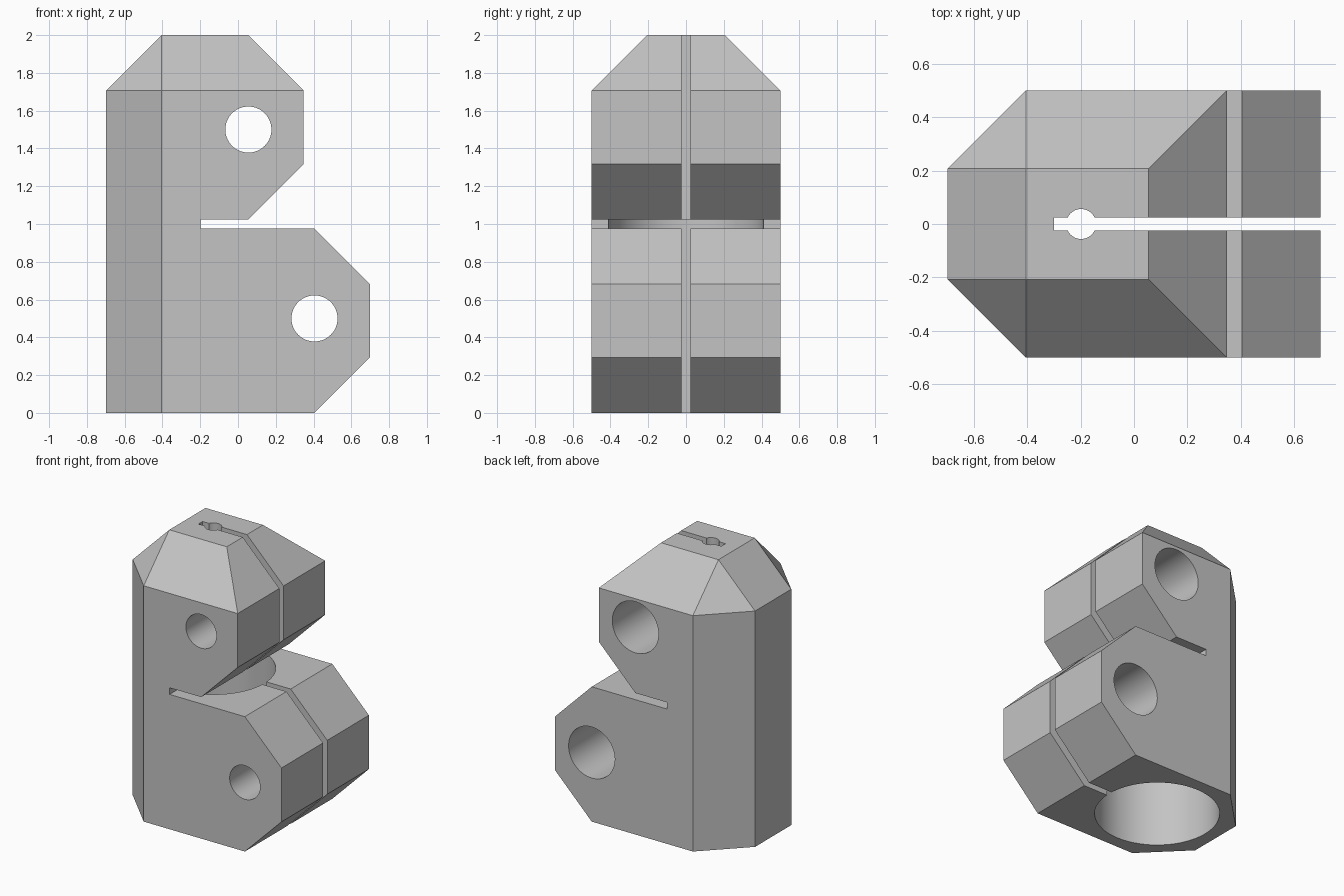
import bpy, bmesh, math
from mathutils import Vector

default = bpy.data.objects.get("Cube")
if default:
    bpy.data.objects.remove(default, do_unlink=True)

W, H, B = 0.698, 2.0, 0.293         # half length, height, chamfer
D = 0.5                             # half depth
AXIS = -0.198                       # x of the vertical bores
UP = 0.348                          # front of the upper jaw
GAP = 0.024                         # half width of the saw cuts

grey = bpy.data.materials.new("plain_grey")
grey.use_nodes = True
colour = (0.55, 0.55, 0.55, 1)
grey.diffuse_color = colour
grey.node_tree.nodes["Principled BSDF"].inputs["Base Color"].default_value = colour


def make_object(name, bm):
    bmesh.ops.recalc_face_normals(bm, faces=bm.faces)
    mesh = bpy.data.meshes.new(name)
    bm.to_mesh(mesh)
    bm.free()
    mesh.materials.append(grey)
    obj = bpy.data.objects.new(name, mesh)
    bpy.context.collection.objects.link(obj)
    return obj


def slice_off(bm, point, normal):
    """Remove everything beyond a plane and close the cut."""
    cut = bmesh.ops.bisect_plane(bm, geom=bm.verts[:] + bm.edges[:] + bm.faces[:],
                                 dist=1e-5, plane_co=point,
                                 plane_no=Vector(normal).normalized(), clear_outer=True)
    edges = [e for e in bm.edges if e.is_boundary]
    if edges:
        bmesh.ops.holes_fill(bm, edges=edges, sides=0)


def cylinder(name, start, end, radius):
    a, b = Vector(start), Vector(end)
    bm = bmesh.new()
    bmesh.ops.create_cone(bm, cap_ends=True, segments=64, radius1=radius,
                          radius2=radius, depth=(b - a).length)
    bm.transform((b - a).to_track_quat('Z', 'Y').to_matrix().to_4x4())
    bmesh.ops.translate(bm, vec=(a + b) / 2, verts=bm.verts)
    return make_object(name, bm)


def box(name, low, high):
    low, high = Vector(low), Vector(high)
    bm = bmesh.new()
    bmesh.ops.create_cube(bm, size=1)
    bmesh.ops.scale(bm, vec=high - low, verts=bm.verts)
    bmesh.ops.translate(bm, vec=(low + high) / 2, verts=bm.verts)
    return make_object(name, bm)


# Side profile with two jaws and the horizontal saw cut between them
mid = H / 2
profile = [(-W, 0), (W - B, 0), (W, B), (W, mid - GAP - B), (W - B, mid - GAP),
           (AXIS, mid - GAP), (AXIS, mid + GAP), (UP - B, mid + GAP),
           (UP, mid + GAP + B), (UP, H - B), (UP - B, H), (B - W, H), (-W, H - B)]
bm = bmesh.new()
face = bm.faces.new([bm.verts.new((x, -D, z)) for x, z in profile])
side = bmesh.ops.extrude_face_region(bm, geom=[face])
bmesh.ops.translate(bm, vec=(0, 2 * D, 0),
                    verts=[v for v in side["geom"] if isinstance(v, bmesh.types.BMVert)])
bmesh.ops.recalc_face_normals(bm, faces=bm.faces)

# Chamfers on the back edges, the top edges and the corners where they meet
for s in (-1, 1):
    corner = (-W, s * (D - B), H - B)
    slice_off(bm, corner, (-1, s, 0))
    slice_off(bm, (0, s * D, H - B), (0, s, 1))
    slice_off(bm, corner, (-1, s, 1))
body = make_object("clamp_body", bm)

# Large bore, pilot hole, saw cut and stepped bolt holes
cutters = [
    cylinder("tube_bore", (AXIS, 0, -0.2), (AXIS, 0, mid + GAP - 0.0005), 0.41),
    cylinder("pilot_bore", (AXIS, 0, mid - 0.1), (AXIS, 0, H + 0.2), 0.056),
    box("clamp_slit", (-0.3, -GAP, -0.2), (1, GAP, H + 0.2)),
]
for label, x, z in (("upper", UP - B, 1.5), ("lower", W - B, 0.5)):
    cutters.append(cylinder(label + "_bolt_hole", (x, -1, z), (x, 0.01, z), 0.122))
    cutters.append(cylinder(label + "_counterbore", (x, 0, z), (x, 1, z), 0.185))

bpy.context.view_layer.objects.active = body
for cutter in cutters:
    cutter.hide_render = True
    mod = body.modifiers.new(cutter.name, 'BOOLEAN')
    mod.operation = 'DIFFERENCE'
    mod.solver = 'EXACT'
    mod.object = cutter
    bpy.ops.object.modifier_apply(modifier=mod.name)
    bpy.data.objects.remove(cutter, do_unlink=True)

# Smooth bores, crisp edges
bpy.ops.object.select_all(action='DESELECT')
body.select_set(True)
bpy.ops.object.shade_smooth_by_angle(angle=math.radians(25))
